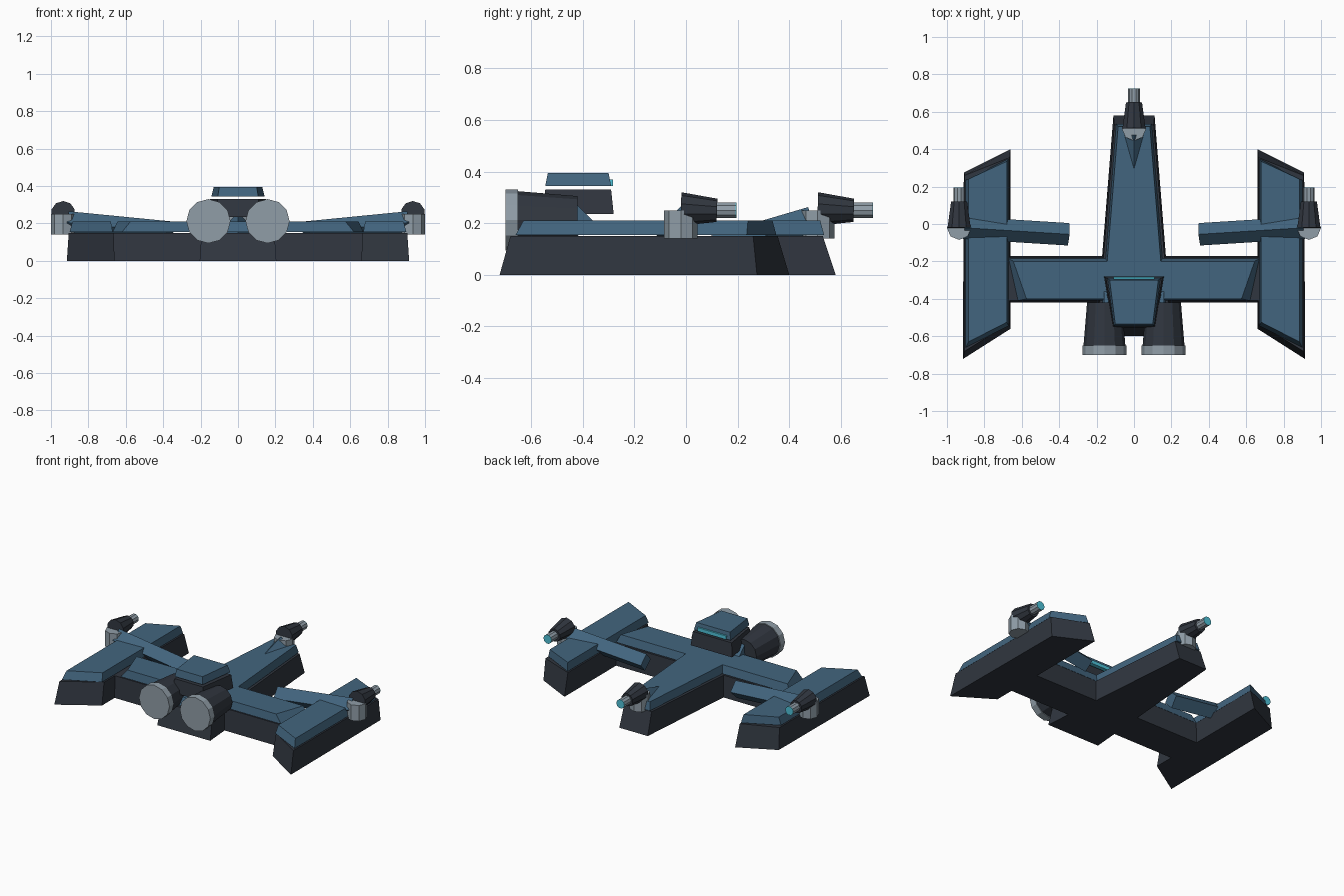
import bpy, bmesh, math
from mathutils import Vector

if "Cube" in bpy.data.objects:
    bpy.data.objects.remove(bpy.data.objects["Cube"])


def material(name, rgb):
    m = bpy.data.materials.new(name)
    m.diffuse_color = (*rgb, 1)
    m.use_nodes = True
    m.node_tree.nodes["Principled BSDF"].inputs["Base Color"].default_value = m.diffuse_color
    return m


BLUE = material("blue_plate", (0.055, 0.13, 0.21))
DARK = material("dark_hull", (0.03, 0.037, 0.05))
METAL = material("pale_metal", (0.28, 0.34, 0.39))
GLOW = material("cyan_glow", (0.08, 0.55, 0.7))


def finish(name, bm, mat):
    bmesh.ops.recalc_face_normals(bm, faces=bm.faces)
    me = bpy.data.meshes.new(name)
    bm.to_mesh(me)
    bm.free()
    me.materials.append(mat)
    ob = bpy.data.objects.new(name, me)
    bpy.context.collection.objects.link(ob)
    return ob


def plate(name, low, high, z0, z1, mat, side=1):
    """Block between a lower and an upper outline."""
    bm = bmesh.new()
    a = [bm.verts.new((x * side, y, z0)) for x, y in low]
    b = [bm.verts.new((x * side, y, z1)) for x, y in high]
    n = len(a)
    bm.faces.new(a)
    bm.faces.new(b)
    for i in range(n):
        j = (i + 1) % n
        bm.faces.new((a[i], a[j], b[j], b[i]))
    return finish(name, bm, mat)


def tube(name, p0, p1, r0, r1, sides, mat, turn=0.0):
    """Tapered prism from p0 to p1; turn spins the section about its axis."""
    p0, p1 = Vector(p0), Vector(p1)
    d = (p1 - p0).normalized()
    u = d.cross(Vector((0, 0, 1)))
    u = u.normalized() if u.length > 0.01 else Vector((1, 0, 0))
    v = u.cross(d)
    bm = bmesh.new()
    rings = []
    for p, r in ((p0, r0), (p1, r1)):
        angs = [turn + 2 * math.pi * i / sides for i in range(sides)]
        rings.append([bm.verts.new(p + r * (math.cos(t) * u + math.sin(t) * v)) for t in angs])
        bm.faces.new(rings[-1])
    for i in range(sides):
        j = (i + 1) % sides
        bm.faces.new((rings[0][i], rings[0][j], rings[1][j], rings[1][i]))
    return finish(name, bm, mat)


def trap(y0, x0, y1, x1):
    """Symmetric trapezoid: half width x0 at y0, x1 at y1."""
    return [(-x0, y0), (x0, y0), (x1, y1), (-x1, y1)]


# Centre body: dark hull with blue deck
plate("body_hull", trap(-0.60, 0.205, 0.58, 0.11), trap(-0.56, 0.195, 0.53, 0.105), 0, 0.15, DARK)
plate("body_deck", trap(-0.55, 0.18, 0.535, 0.095), trap(-0.53, 0.17, 0.52, 0.085), 0.155, 0.21, BLUE)

# Cross wing
plate("wing_hull", trap(-0.42, 0.69, -0.17, 0.69), trap(-0.41, 0.69, -0.18, 0.69), 0, 0.15, DARK)
plate("wing_deck", trap(-0.41, 0.62, -0.185, 0.67), trap(-0.40, 0.575, -0.20, 0.645), 0.155, 0.21, BLUE)


def turret(tag, x, y):
    """Upright mount, tapered housing and barrel with a glowing tip."""
    tube(tag + "_turret_mount", (x, y, 0.14), (x, y, 0.25), 0.065, 0.065, 8, METAL)
    tube(tag + "_turret_housing", (x, y, 0.255), (x, y + 0.14, 0.25), 0.065, 0.045, 10, DARK, math.pi / 10)
    tube(tag + "_turret_barrel", (x, y + 0.13, 0.25), (x, y + 0.212, 0.25), 0.031, 0.031, 10, METAL)
    tube(tag + "_turret_tip", (x, y + 0.212, 0.25), (x, y + 0.215, 0.25), 0.031, 0.031, 10, GLOW)


for tag, s in (("left", -1), ("right", 1)):
    # Slanted side pods
    plate(tag + "_pod_hull",
          [(0.66, 0.40), (0.91, 0.275), (0.915, -0.722), (0.66, -0.56)],
          [(0.665, 0.355), (0.905, 0.26), (0.905, -0.68), (0.665, -0.53)], 0, 0.15, DARK, s)
    plate(tag + "_pod_deck",
          [(0.67, 0.35), (0.90, 0.235), (0.90, -0.66), (0.67, -0.545)],
          [(0.68, 0.335), (0.885, 0.24), (0.885, -0.63), (0.68, -0.525)], 0.155, 0.21, BLUE, s)
    # Diamond-section turret arm
    tube(tag + "_arm", (0.35 * s, -0.055, 0.15), (0.91 * s, -0.02, 0.205), 0.06, 0.06, 4, BLUE)
    turret(tag, 0.935 * s, -0.02)
    # Engine: strut, tapered nacelle, nozzle ring
    tube(tag + "_engine_strut", (0.10 * s, -0.42, 0.21), (0.16 * s, -0.42, 0.21), 0.06, 0.06, 4, BLUE)
    tube(tag + "_engine", (0.158 * s, -0.42, 0.212), (0.158 * s, -0.65, 0.212), 0.093, 0.112, 12, DARK)
    tube(tag + "_nozzle", (0.158 * s, -0.65, 0.212), (0.158 * s, -0.70, 0.212), 0.118, 0.118, 12, METAL)
    tube(tag + "_nozzle_glow", (0.158 * s, -0.69, 0.212), (0.158 * s, -0.699, 0.212), 0.09, 0.09, 12, GLOW)

# Nose turret on its rising arm
tube("nose_arm", (0, 0.10, 0.09), (0, 0.49, 0.205), 0.06, 0.06, 4, BLUE)
turret("nose", 0, 0.51)

# Bridge: dark base, blue cap and window strip
plate("bridge_base", trap(-0.555, 0.115, -0.28, 0.16), trap(-0.545, 0.11, -0.29, 0.15), 0.235, 0.33, DARK)
plate("bridge_cap", trap(-0.545, 0.108, -0.29, 0.142), trap(-0.535, 0.10, -0.30, 0.13), 0.345, 0.395, BLUE)
plate("bridge_window", trap(-0.31, 0.11, -0.283, 0.11), trap(-0.31, 0.11, -0.283, 0.11), 0.345, 0.37, GLOW)
